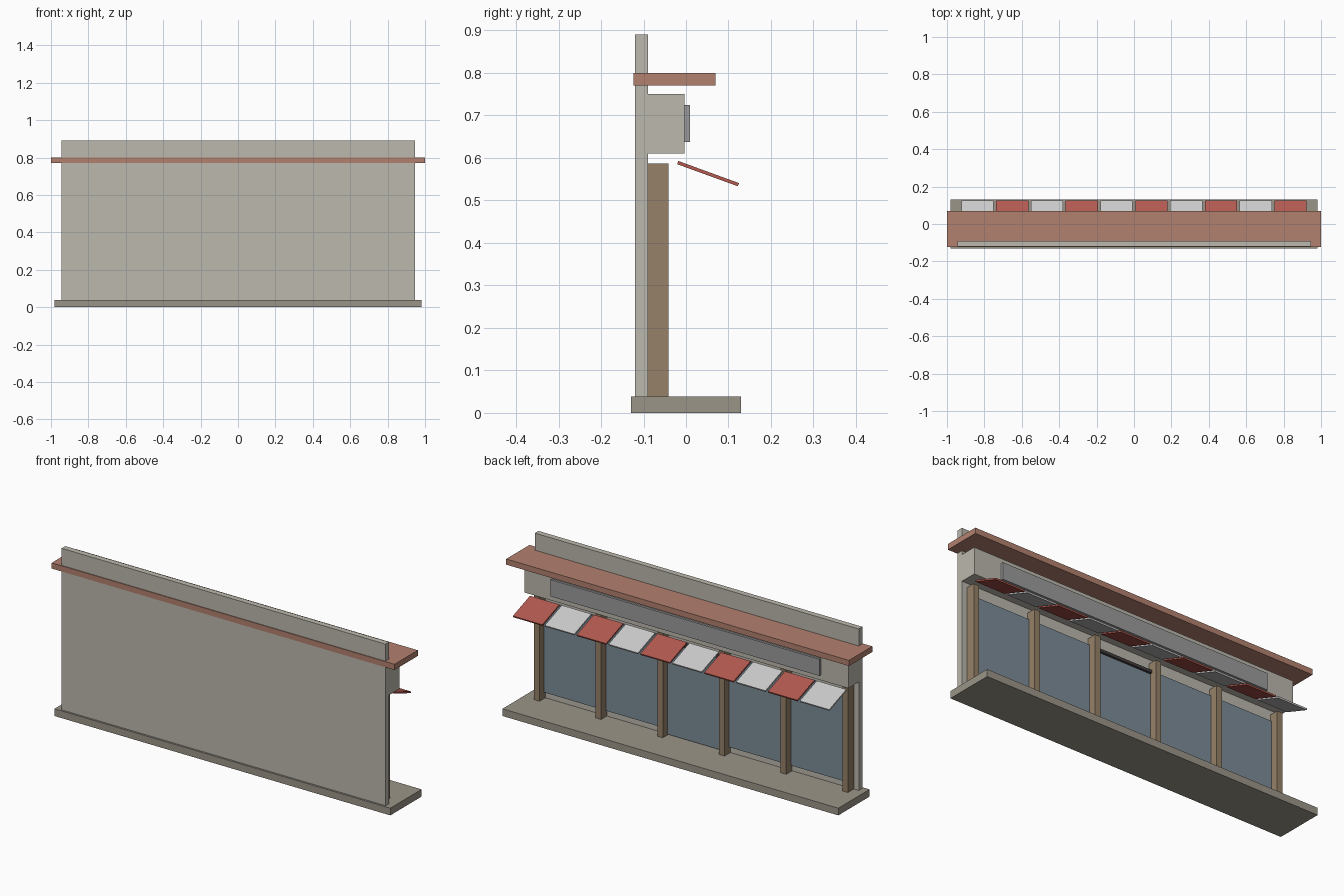
import bpy
import math

if "Cube" in bpy.data.objects:
    bpy.data.objects.remove(bpy.data.objects["Cube"])


def material(name, r, g, b):
    m = bpy.data.materials.new(name)
    m.diffuse_color = (r, g, b, 1)
    m.use_nodes = True
    m.node_tree.nodes["Principled BSDF"].inputs["Base Color"].default_value = m.diffuse_color
    return m


stone = material("stone", 0.33, 0.30, 0.25)
plaster = material("plaster", 0.50, 0.48, 0.42)
terracotta = material("terracotta", 0.45, 0.22, 0.16)
timber = material("timber", 0.30, 0.22, 0.14)
glass = material("glass", 0.20, 0.26, 0.31)
sign_grey = material("sign_grey", 0.33, 0.33, 0.34)
red = material("red_cloth", 0.45, 0.10, 0.08)
white = material("white_cloth", 0.65, 0.65, 0.62)
dark = material("dark_metal", 0.06, 0.05, 0.05)


def box(name, x, y, z, mat):
    """Box from (min, max) pairs along each axis."""
    spans = (x, y, z)
    bpy.ops.mesh.primitive_cube_add(size=1, location=[(a + b) / 2 for a, b in spans])
    ob = bpy.context.object
    ob.name = name
    ob.scale = [b - a for a, b in spans]
    bpy.ops.object.transform_apply(location=False, rotation=False, scale=True)
    ob.data.materials.append(mat)
    return ob


# main slabs
box("base_slab", (-0.98, 0.98), (-0.13, 0.13), (0, 0.038), stone)
box("back_wall", (-0.945, 0.945), (-0.12, -0.09), (0.038, 0.89), plaster)
box("cornice", (-1, 1), (-0.124, 0.07), (0.77, 0.80), terracotta)
box("fascia", (-0.945, 0.945), (-0.092, -0.003), (0.61, 0.75), plaster)
box("sign_panel", (-0.785, 0.785), (-0.005, 0.009), (0.637, 0.725), sign_grey)

# six posts
PITCH, HALF = 0.36, 0.016
for i in range(6):
    c = (i - 2.5) * PITCH
    box(f"post_{i}", (c - HALF, c + HALF), (-0.092, -0.041), (0.038, 0.587), timber)

# glazing in the five bays, the middle one being the door
for i in range(5):
    c = (i - 2) * PITCH
    x = (c - 0.165, c + 0.165)
    door = i == 2
    box("door_glass" if door else f"window_glass_{i}", x, (-0.091, -0.08),
        (0.042 if door else 0.07, 0.55), glass)
    if door:
        box("door_bar", x, (-0.09, -0.068), (0.53, 0.545), dark)

# sloping awning panels, alternating colours
tilt = math.radians(20)
for i in range(10):
    c = (i - 4.5) * 0.186
    ob = box(f"awning_panel_{i}", (c - 0.086, c + 0.086), (-0.024, 0.128),
             (0.559, 0.567), red if i % 2 else white)
    ob.rotation_euler.x = -tilt
